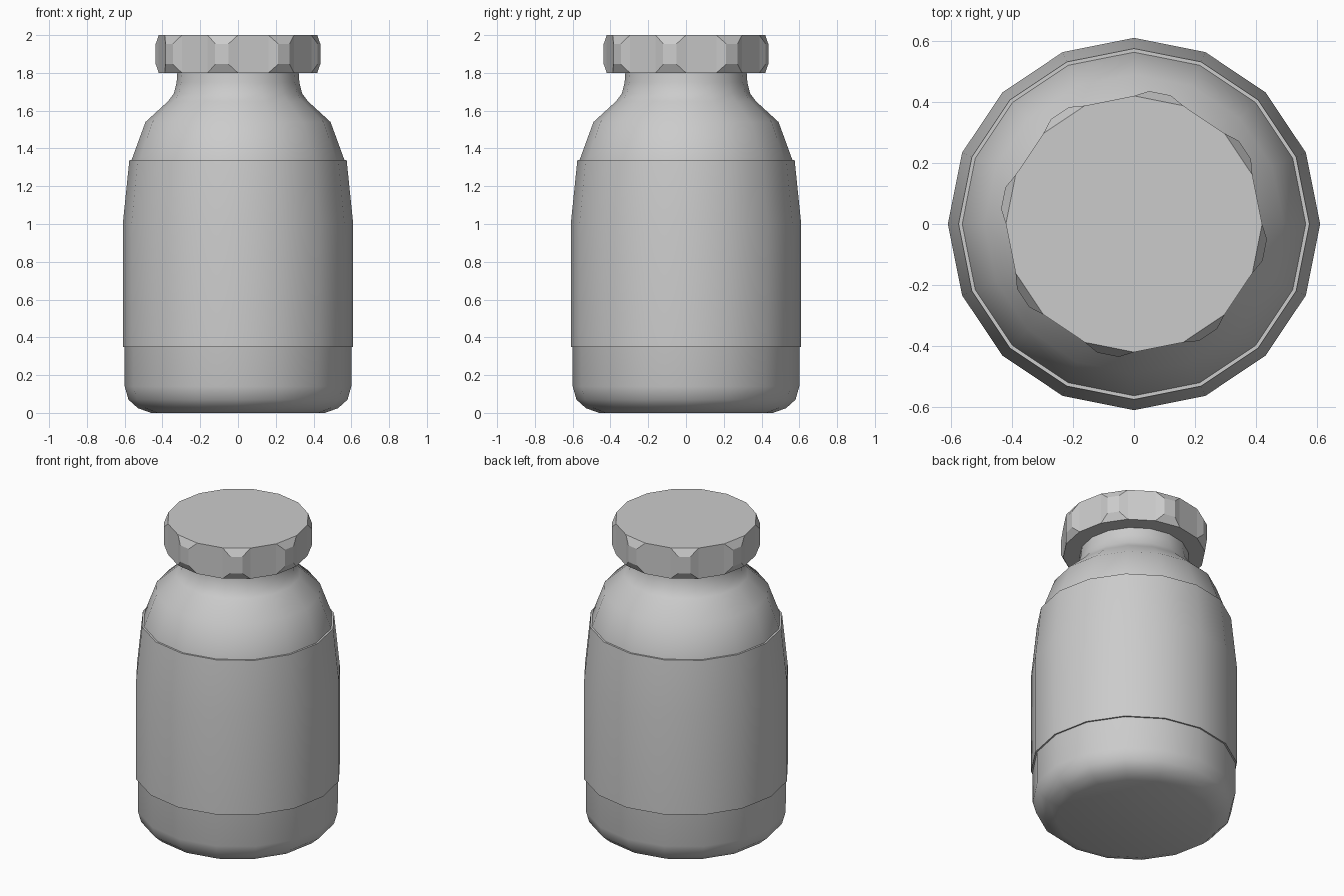
import bpy, bmesh, math

if "Cube" in bpy.data.objects:
    bpy.data.objects.remove(bpy.data.objects["Cube"])

SIDES = 16


def lathe(name, profile, caps=True, close=False, smooth=True):
    """Revolve (radius, z) points, listed bottom to top, around the z axis."""
    bm = bmesh.new()
    rings = []
    for r, z in profile:
        rings.append([bm.verts.new((r * math.cos(2 * math.pi * i / SIDES),
                                    r * math.sin(2 * math.pi * i / SIDES), z))
                      for i in range(SIDES)])
    pairs = list(zip(rings, rings[1:]))
    if close:
        pairs.append((rings[-1], rings[0]))
    for low, high in pairs:
        for i in range(SIDES):
            j = (i + 1) % SIDES
            bm.faces.new((low[i], low[j], high[j], high[i]))
    if caps:
        bm.faces.new(rings[0][::-1])
        bm.faces.new(rings[-1])
    mesh = bpy.data.meshes.new(name)
    bm.to_mesh(mesh)
    bm.free()
    obj = bpy.data.objects.new(name, mesh)
    bpy.context.collection.objects.link(obj)
    if smooth:
        bpy.ops.object.select_all(action='DESELECT')
        bpy.context.view_layer.objects.active = obj
        obj.select_set(True)
        bpy.ops.object.shade_smooth_by_angle(angle=math.radians(35))
    return obj


# Bottle body: rounded base, tapering shoulder, flared neck
lathe("bottle_body", [
    (0.46, 0.0), (0.53, 0.025), (0.58, 0.07), (0.60, 0.14), (0.60, 1.0),
    (0.563, 1.34), (0.49, 1.54), (0.37, 1.65), (0.34, 1.69), (0.325, 1.75),
    (0.32, 1.82)])

# Label sleeve wrapped around the body
lathe("label_sleeve", [
    (0.599, 0.35), (0.61, 0.35), (0.61, 1.0), (0.575, 1.34),
    (0.562, 1.34), (0.599, 1.0)], caps=False, close=True)

# Faceted cap: every second side carries a raised grip stud
cap = lathe("cap", [(0.42, 1.80), (0.42, 2.0)], smooth=False)
bm = bmesh.new()
bm.from_mesh(cap.data)
bm.faces.ensure_lookup_table()
studs = [bm.faces[i] for i in range(1, SIDES, 2)]
bmesh.ops.inset_individual(bm, faces=studs, thickness=0.065, depth=0.025)
bm.to_mesh(cap.data)
bm.free()
